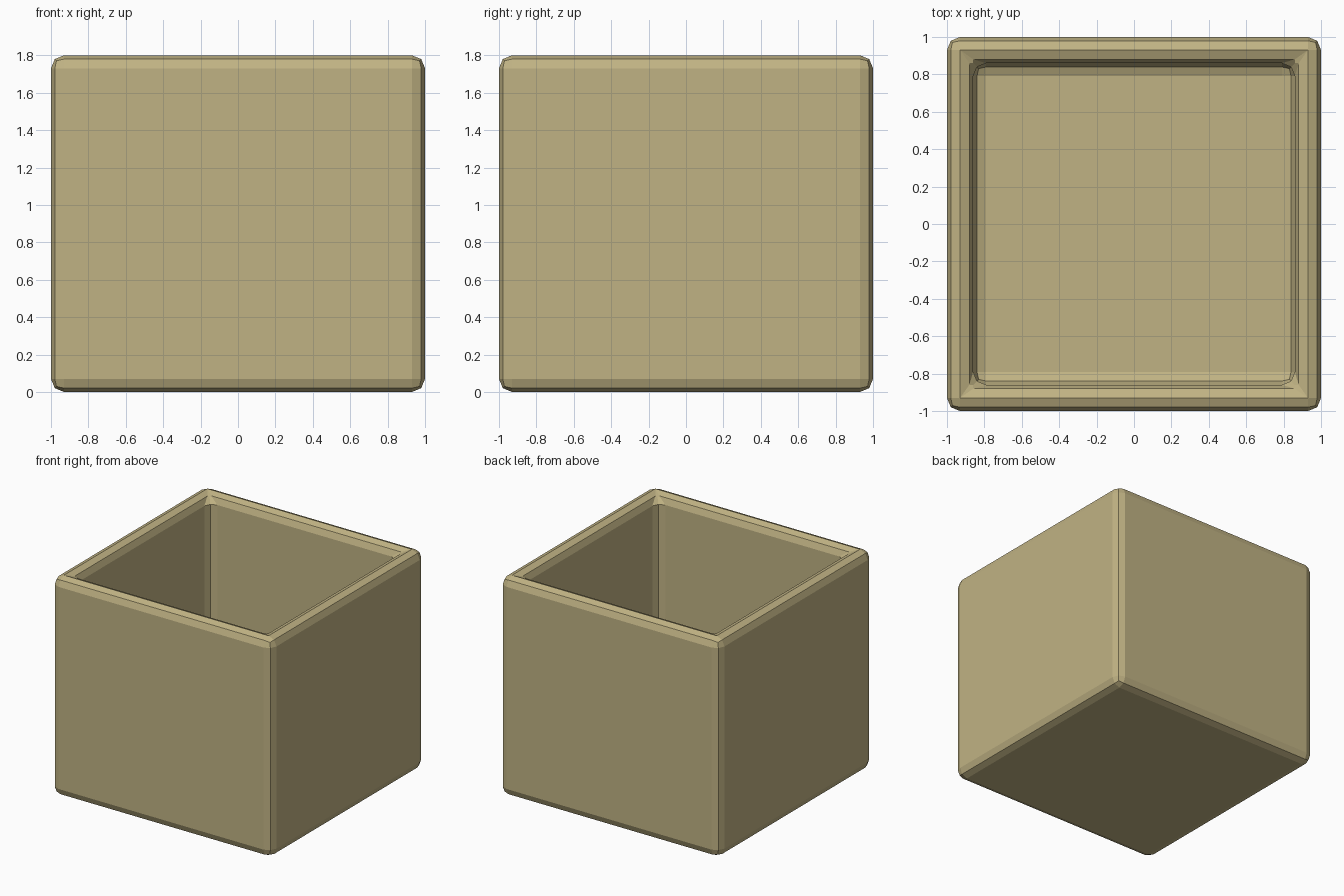
import bpy, bmesh
from mathutils import Matrix, Vector

if "Cube" in bpy.data.objects:
    bpy.data.objects.remove(bpy.data.objects["Cube"])

SIZE, HEIGHT, WALL, ROUND = 2.0, 1.8, 0.14, 0.07

# Solid block standing on the ground
bm = bmesh.new()
bmesh.ops.create_cube(bm, size=1, matrix=Matrix.Translation((0, 0, HEIGHT / 2))
                      @ Matrix.Diagonal((SIZE, SIZE, HEIGHT, 1)))

# Hollow: inset the top face and push it down to the inner floor
bm.faces.ensure_lookup_table()
top = max(bm.faces, key=lambda f: f.calc_center_median().z)
bmesh.ops.inset_region(bm, faces=[top], thickness=WALL, use_even_offset=True)
ext = bmesh.ops.extrude_discrete_faces(bm, faces=[top])
bmesh.ops.translate(bm, verts=ext["faces"][0].verts, vec=Vector((0, 0, WALL - HEIGHT)))
bmesh.ops.recalc_face_normals(bm, faces=bm.faces)

# Round every hard edge; the two rim bevels meet in a ridge
edges = [e for e in bm.edges if e.calc_face_angle(0) > 0.5]
bmesh.ops.bevel(bm, geom=edges, offset=ROUND - 0.0002, segments=2, profile=0.5,
                affect='EDGES', clamp_overlap=True)
bmesh.ops.remove_doubles(bm, verts=bm.verts, dist=0.001)

mesh = bpy.data.meshes.new("open_box")
bm.to_mesh(mesh)
bm.free()
box = bpy.data.objects.new("open_box", mesh)
bpy.context.collection.objects.link(box)

# Tan colour
mat = bpy.data.materials.new("tan")
mat.diffuse_color = (0.53, 0.45, 0.23, 1)
mat.use_nodes = True
mat.node_tree.nodes["Principled BSDF"].inputs["Base Color"].default_value = mat.diffuse_color
mesh.materials.append(mat)
